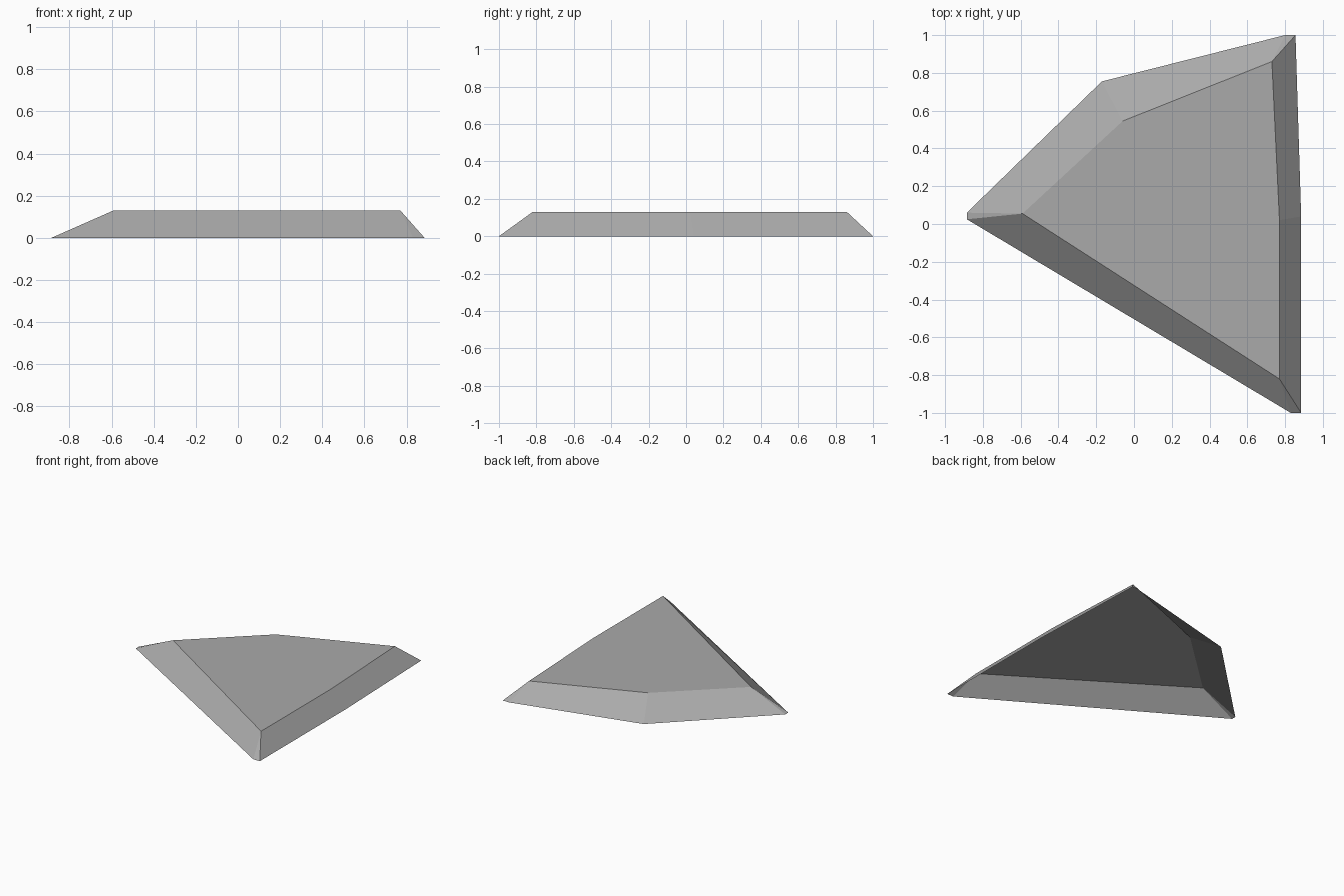
import bpy
import bmesh

cube = bpy.data.objects.get("Cube")
if cube:
    bpy.data.objects.remove(cube, do_unlink=True)

HEIGHT = 0.13

# Each plateau corner with the ground corners below it, counter-clockwise
CORNERS = [
    ((0.77, -0.82), [(0.83, -1.0), (0.885, -1.0)]),
    ((0.77, 0.02), [(0.885, 0.04)]),
    ((0.73, 0.86), [(0.855, 1.0), (0.80, 1.0)]),
    ((-0.06, 0.545), [(-0.17, 0.755)]),
    ((-0.59, 0.055), [(-0.885, 0.06), (-0.885, 0.025)]),
]


def make_material(name, colour):
    mat = bpy.data.materials.new(name)
    mat.use_nodes = True
    mat.diffuse_color = colour
    mat.node_tree.nodes["Principled BSDF"].inputs["Base Color"].default_value = colour
    return mat


bm = bmesh.new()
top = [bm.verts.new((*t, HEIGHT)) for t, _ in CORNERS]
base = [[bm.verts.new((*p, 0)) for p in pts] for _, pts in CORNERS]

# Flat plateau
bm.faces.new(top)

# Sloping skirt, open underneath, with a small triangle at each blunt corner
for i, corner in enumerate(top):
    j = (i + 1) % len(top)
    if len(base[i]) == 2:
        bm.faces.new((base[i][0], base[i][1], corner))
    bm.faces.new((base[i][-1], base[j][0], top[j], corner))

mesh = bpy.data.meshes.new("sloped_platform")
bm.to_mesh(mesh)
bm.free()
mesh.materials.append(make_material("stone grey", (0.4, 0.4, 0.4, 1)))
platform = bpy.data.objects.new("sloped_platform", mesh)
bpy.context.collection.objects.link(platform)
